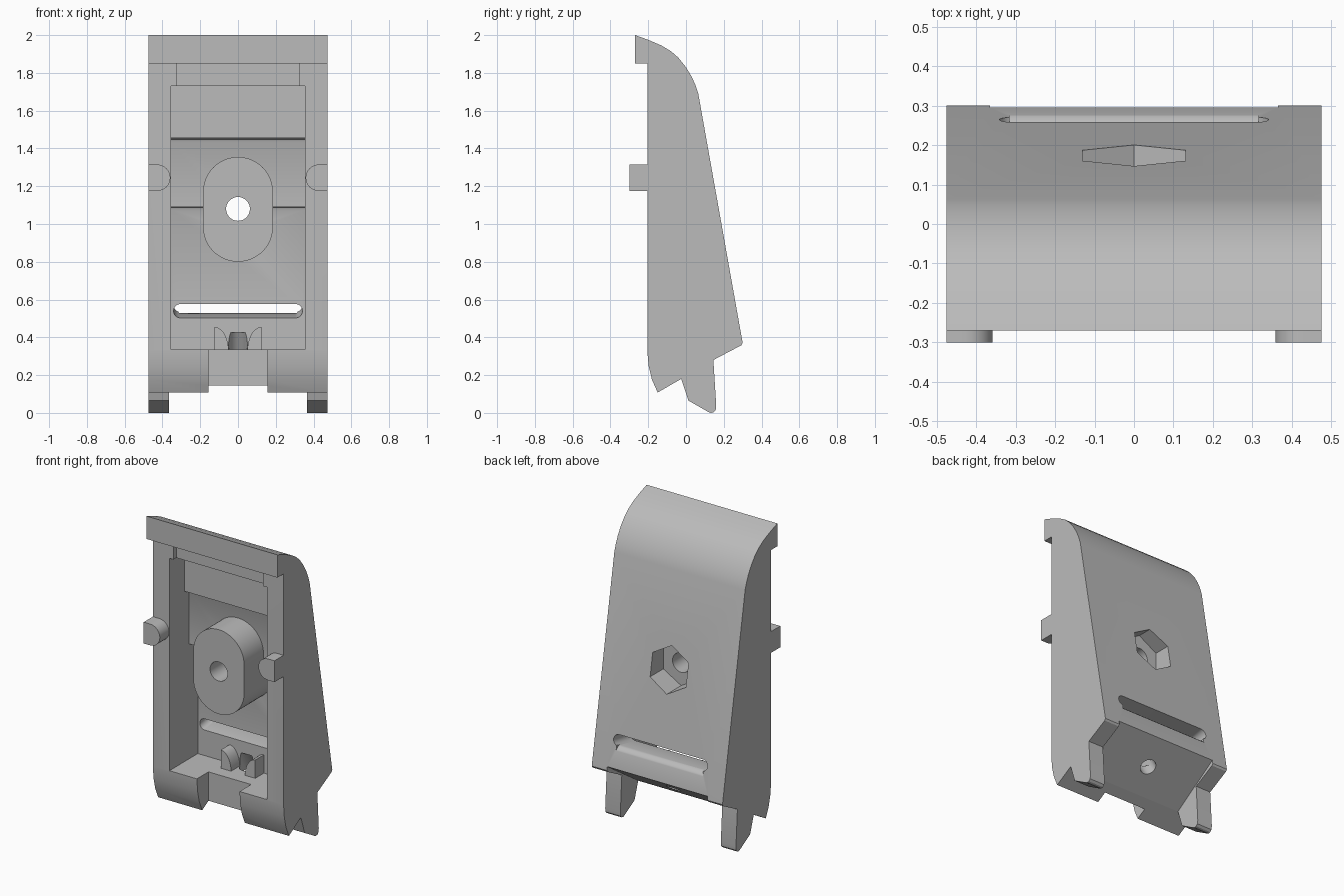
import bpy, bmesh, math
from mathutils import Matrix

cube = bpy.data.objects.get("Cube")
if cube:
    bpy.data.objects.remove(cube, do_unlink=True)

grey = bpy.data.materials.new("matte_grey")
grey.use_nodes = True
COLOR = (0.5, 0.5, 0.5, 1)
grey.diffuse_color = COLOR
grey.node_tree.nodes["Principled BSDF"].inputs["Base Color"].default_value = COLOR


def prism(name, points, axis, lo, hi):
    """Extrude a 2D outline along x (points are y,z) or y (points are x,z)."""
    bm = bmesh.new()
    place = (lambda p, a: (a, p[0], p[1])) if axis == "x" else (lambda p, a: (p[0], a, p[1]))
    ends = [[bm.verts.new(place(p, a)) for p in points] for a in (lo, hi)]
    for ring in ends:
        bm.faces.new(ring)
    n = len(points)
    for i in range(n):
        j = (i + 1) % n
        bm.faces.new((ends[0][i], ends[0][j], ends[1][j], ends[1][i]))
    bmesh.ops.recalc_face_normals(bm, faces=bm.faces)
    mesh = bpy.data.meshes.new(name)
    bm.to_mesh(mesh)
    bm.free()
    mesh.materials.append(grey)
    obj = bpy.data.objects.new(name, mesh)
    bpy.context.collection.objects.link(obj)
    return obj


def arc(cx, cz, r, start, end, steps=16):
    return [(cx + r * math.cos(math.radians(start + (end - start) * i / steps)),
             cz + r * math.sin(math.radians(start + (end - start) * i / steps)))
            for i in range(steps + 1)]


def rect(x0, z0, x1, z1):
    return [(x0, z0), (x1, z0), (x1, z1), (x0, z1)]


def tilt(obj, angle, y, z):
    obj.data.transform(Matrix.Translation((0, y, z)) @ Matrix.Rotation(angle, 4, "X"))
    return obj


def cut(target, cutters):
    bpy.context.view_layer.objects.active = target
    for c in cutters:
        c.hide_render = True
        mod = target.modifiers.new("cut", "BOOLEAN")
        mod.operation = "DIFFERENCE"
        mod.solver = "EXACT"
        mod.object = c
        bpy.ops.object.modifier_apply(modifier=mod.name)


# Shell: side silhouette extruded across the width
silhouette = [(-0.27, 2), (-0.2, 1.975), (-0.13, 1.945), (-0.08, 1.915), (-0.04, 1.88),
              (0, 1.83), (0.03, 1.78), (0.05, 1.735), (0.065, 1.69), (0.3, 0.37),
              (0.293, 0.358), (0.145, 0.28), (0.16, 0.04), (0.157, 0.015), (0.145, 0.003),
              (0.13, 0), (0.113, 0.008), (0.013, 0.065), (-0.025, 0.18), (-0.15, 0.108),
              (-0.18, 0.175), (-0.198, 0.25), (-0.205, 0.33), (-0.205, 1.85), (-0.27, 1.85)]
body = prism("body", silhouette, "x", -0.475, 0.475)

# Stepped front cavity with soft steps
cavity_outline = [(-0.4, 0.335), (0.09, 0.335), (0.09, 1.075), (0.085, 1.087), (0.07, 1.09),
                  (0, 1.09), (0, 1.435), (-0.006, 1.448), (-0.02, 1.455), (-0.05, 1.455),
                  (-0.05, 1.73), (-0.4, 1.73)]
cavity = prism("cavity_cutter", cavity_outline, "x", -0.355, 0.355)
top_recess = prism("top_recess_cutter", rect(-0.325, 1.7, 0.325, 1.85), "y", -0.206, -0.175)
leg_gap = prism("leg_gap_cutter", [(-0.028, 0.178), (0.4, 0.463), (0.4, -0.1), (-0.028, -0.1)],
                "x", -0.365, 0.365)

# Notch in the front lip, flared at its lower corners
notch_outline = ([(0.155, 0.4), (-0.155, 0.4), (-0.155, 0.145)]
                 + [(-0.155, 0.05), (0.155, 0.05), (0.155, 0.145)])
notch = prism("notch_cutter", notch_outline, "y", -0.4, -0.085)

# Rear slot, square to the sloping back, with an eased lower lip
SLOPE = math.atan2(0.235, 1.32)
slot_outline = arc(-0.305, 0, 0.036, 90, 270) + arc(0.305, 0, 0.036, -90, 90)
slot = tilt(prism("slot_cutter", slot_outline, "y", -0.25, 0.1), SLOPE, 0.262, 0.57)
lip_outline = [(-0.03, -0.036), (-0.015, -0.042), (0, -0.06), (0.012, -0.1),
               (0.08, -0.1), (0.08, 0), (-0.03, 0)]
lip = tilt(prism("slot_lip_cutter", lip_outline, "x", -0.315, 0.315), SLOPE, 0.262, 0.57)

# Hole through the floor between the guides
floor_hole = tilt(prism("floor_hole_cutter", arc(0, 0, 0.05, 0, 345, 23), "y", -0.16, 0.2),
                  math.radians(-61), 0.14, 0.27)

# Central screw boss, with its bore and hex pocket
boss_outline = arc(0, 1.17, 0.185, 0, 180, 24) + arc(0, 0.985, 0.185, 180, 360, 24)
boss = prism("screw_boss", boss_outline, "y", -0.2, 0.1)
bore = prism("bore_cutter", arc(0, 1.08, 0.063, 0, 350, 35), "y", -0.4, 0.4)
hex_pocket = prism("hex_cutter", arc(0, 1.08, 0.15, 30, 330, 5), "y", 0.05, 0.4)

cut(body, [cavity, top_recess, leg_gap, notch, slot, lip, floor_hole, bore, hex_pocket])
cut(boss, [bore, hex_pocket])

parts = [body, boss]
for side, s in (("left", 1), ("right", -1)):
    # Round-ended locating pegs on the side rails
    peg = [(s * x, z) for x, z in [(0.475, 1.315)] + arc(0.428, 1.245, 0.07, 90, 270)
           + [(0.475, 1.175)]]
    parts.append(prism(side + "_peg", peg, "y", -0.3, -0.2))
    # Curved guides beside the floor hole
    guide = [(s * (0.125 - 0.075 * math.sin(t)), 0.33 + 0.125 * math.cos(t))
             for t in [math.pi / 2 * i / 10 for i in range(11)]] + [(s * 0.125, 0.33)]
    parts.append(prism(side + "_guide", guide, "y", 0.0, 0.1))

for c in (cavity, top_recess, leg_gap, notch, slot, lip, floor_hole, bore, hex_pocket):
    bpy.data.objects.remove(c, do_unlink=True)

bpy.ops.object.select_all(action="DESELECT")
for p in parts:
    p.select_set(True)
bpy.context.view_layer.objects.active = body
bpy.ops.object.shade_smooth_by_angle(angle=math.radians(30))
